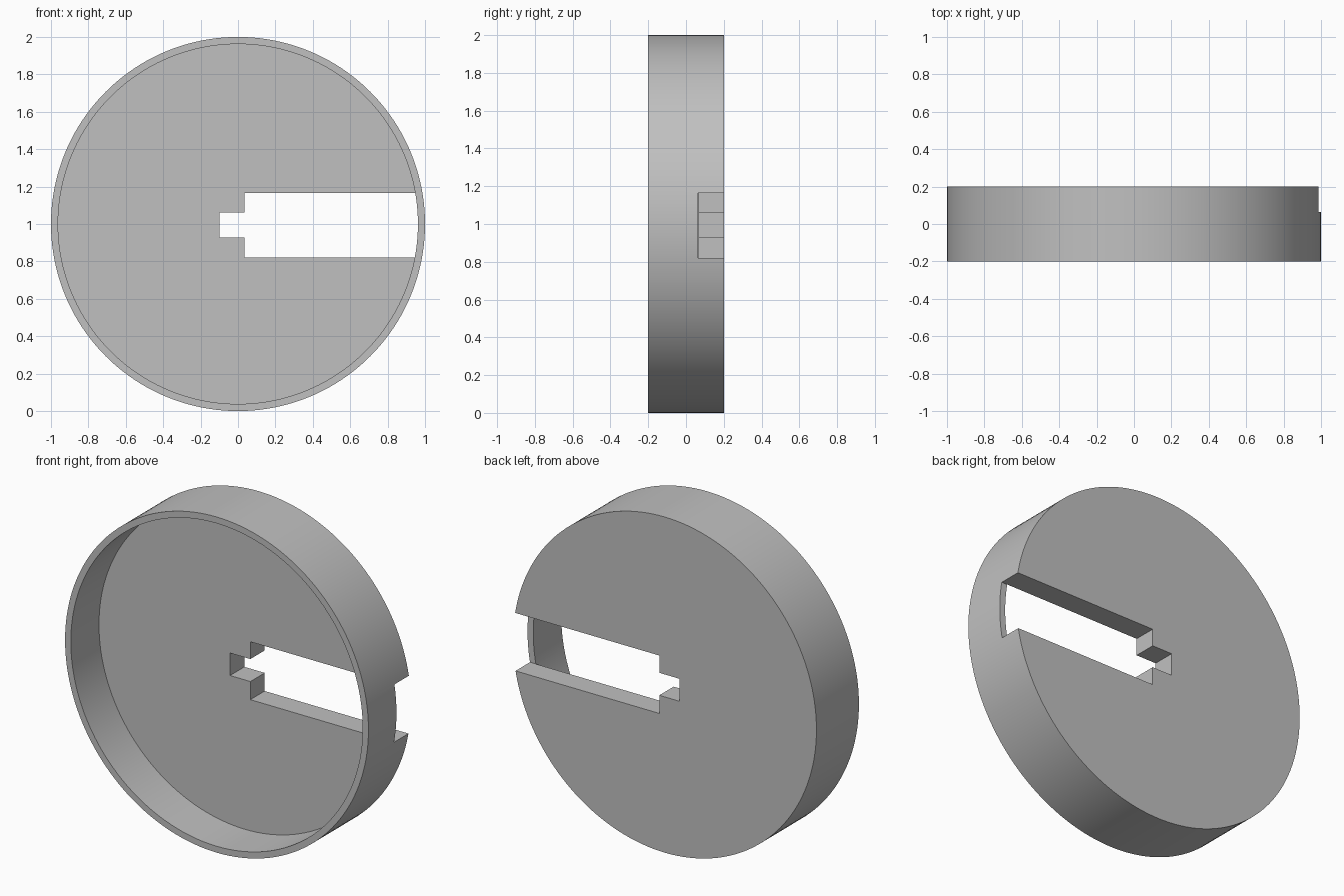
import bpy
import bmesh
import math
from mathutils import Matrix

cube = bpy.data.objects.get("Cube")
if cube:
    bpy.data.objects.remove(cube, do_unlink=True)

CENTRE_Z = 1.0
FRONT, BACK, FLOOR = -0.2, 0.2, 0.065
OUTER, INNER = 1.0, 0.962

grey = bpy.data.materials.new("plain grey")
grey.use_nodes = True
grey.diffuse_color = (0.53, 0.53, 0.53, 1)
grey.node_tree.nodes["Principled BSDF"].inputs["Base Color"].default_value = grey.diffuse_color


def add_object(name, bm):
    bmesh.ops.recalc_face_normals(bm, faces=bm.faces[:])
    mesh = bpy.data.meshes.new(name)
    bm.to_mesh(mesh)
    bm.free()
    mesh.materials.append(grey)
    obj = bpy.data.objects.new(name, mesh)
    bpy.context.collection.objects.link(obj)
    return obj


def disc(name, radius, y0, y1):
    """Solid cylinder along y."""
    bm = bmesh.new()
    place = Matrix.Translation((0, (y0 + y1) / 2, CENTRE_Z)) @ Matrix.Rotation(math.pi / 2, 4, "X")
    bmesh.ops.create_cone(bm, cap_ends=True, segments=160, radius1=radius,
                          radius2=radius, depth=y1 - y0, matrix=place)
    return add_object(name, bm)


def prism(name, outline, y0, y1):
    """Outline in x and z, extruded along y."""
    bm = bmesh.new()
    face = bm.faces.new([bm.verts.new((x, y0, z)) for x, z in outline])
    new = bmesh.ops.extrude_face_region(bm, geom=[face])["geom"]
    bmesh.ops.translate(bm, vec=(0, y1 - y0, 0),
                        verts=[v for v in new if isinstance(v, bmesh.types.BMVert)])
    return add_object(name, bm)


# Round shallow dish, open at the front
dish = disc("round_dish", OUTER, FRONT, BACK)
recess = disc("recess_cutter", INNER, FRONT - 0.1, FLOOR)

# Stepped slot through the floor and the back of the rim
slot = prism("slot_cutter", [
    (-0.098, 0.928), (0.036, 0.928), (0.036, 0.82), (1.2, 0.82),
    (1.2, 1.165), (0.036, 1.165), (0.036, 1.062), (-0.098, 1.062),
], FLOOR - 0.001, BACK + 0.1)

bpy.context.view_layer.objects.active = dish
for cutter in (recess, slot):
    cut = dish.modifiers.new(cutter.name, "BOOLEAN")
    cut.operation = "DIFFERENCE"
    cut.solver = "EXACT"
    cut.object = cutter
    bpy.ops.object.modifier_apply(modifier=cut.name)
    bpy.data.objects.remove(cutter, do_unlink=True)

# Smooth walls with crisp rims
bpy.ops.object.select_all(action="DESELECT")
dish.select_set(True)
bpy.ops.object.shade_smooth_by_angle(angle=math.radians(30))
